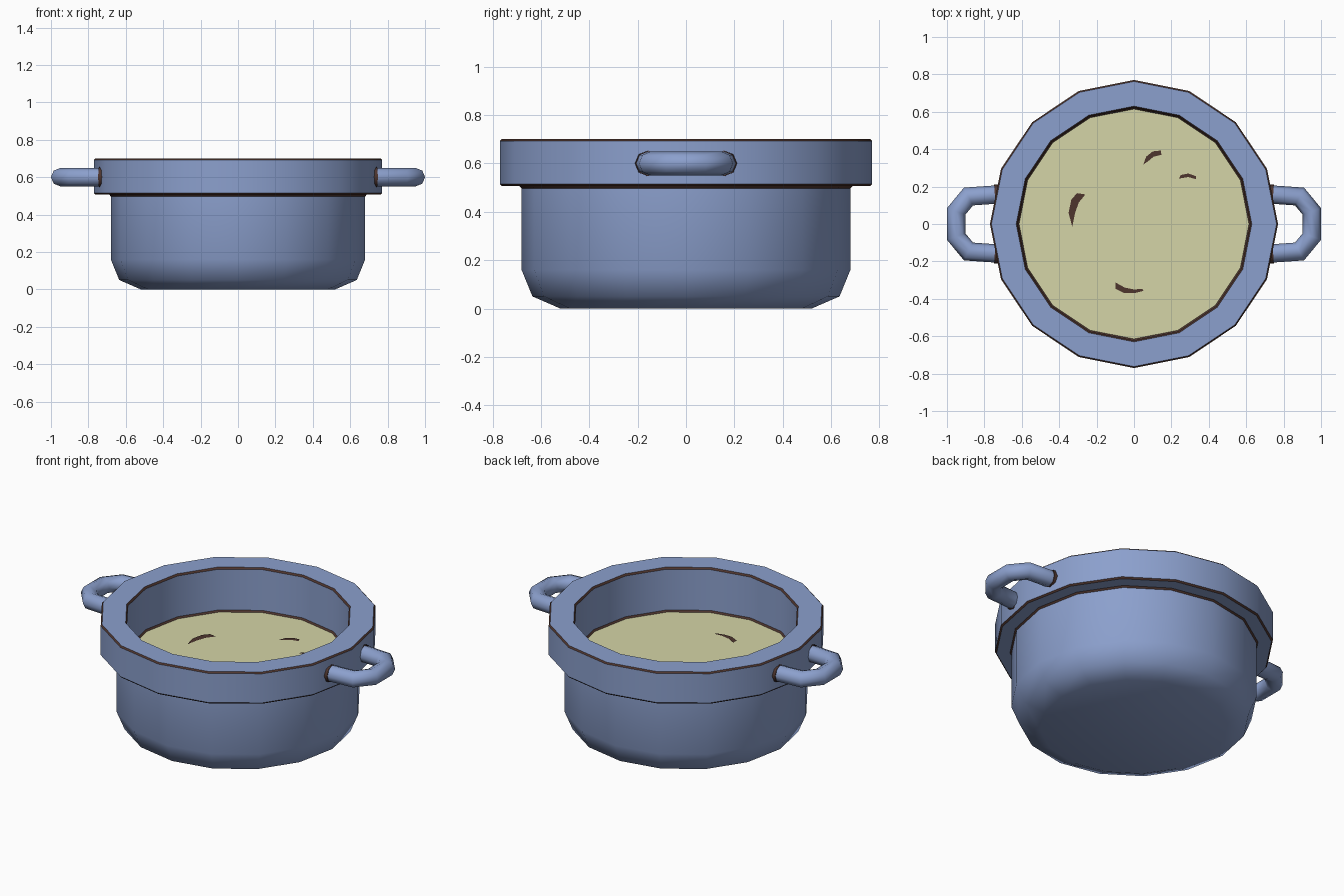
import bpy, bmesh, math
from mathutils import Vector

if "Cube" in bpy.data.objects:
    bpy.data.objects.remove(bpy.data.objects["Cube"])

def mat(name, rgb):
    m = bpy.data.materials.new(name)
    m.diffuse_color = (*rgb, 1)
    m.use_nodes = True
    m.node_tree.nodes["Principled BSDF"].inputs["Base Color"].default_value = m.diffuse_color
    return m

BLUE = mat("enamel_blue", (0.26, 0.35, 0.61))
BROWN = mat("dark_brown", (0.075, 0.035, 0.027))
SOUP = mat("soup_cream", (0.66, 0.66, 0.385))

def finish(name, bm, mats, angle):
    me = bpy.data.meshes.new(name)
    bm.to_mesh(me)
    bm.free()
    ob = bpy.data.objects.new(name, me)
    bpy.context.collection.objects.link(ob)
    for m in mats:
        me.materials.append(m)
    bpy.ops.object.select_all(action='DESELECT')
    ob.select_set(True)
    bpy.context.view_layer.objects.active = ob
    bpy.ops.object.shade_smooth_by_angle(angle=math.radians(angle))
    return ob

def lathe(name, prof, dark=(), angle=30, cap=False, n=16):
    """Revolve (r, z) points, listed so that faces point outward; dark = brown segments."""
    bm = bmesh.new()
    rings = [[bm.verts.new((r * math.cos(2 * math.pi * k / n), r * math.sin(2 * math.pi * k / n), z))
              for k in range(n)] for r, z in prof]
    for i in range(len(prof) - 1):
        a, b = rings[i], rings[i + 1]
        for k in range(n):
            j = (k + 1) % n
            f = bm.faces.new((a[k], a[j], b[j], b[k]))
            f.material_index = 1 if i in dark else 0
    if cap:
        bm.faces.new(rings[0][::-1])
    return finish(name, bm, [BLUE, BROWN], angle)

def tube(name, path, radius, mats, n=8):
    """Sweep an n-gon along a flat path, mitred at the corners."""
    bm = bmesh.new()
    pts = [Vector(p) for p in path]
    rings = []
    for i, p in enumerate(pts):
        d0 = (p - pts[max(i - 1, 0)]).normalized()
        d1 = (pts[min(i + 1, len(pts) - 1)] - p).normalized()
        t = (d0 + d1).normalized()
        side = t.cross(Vector((0, 0, 1)))
        w = radius / max(t.dot(d1 if d1.length else d0), 0.5)
        rings.append([bm.verts.new(p + side * w * math.cos(2 * math.pi * k / n)
                                   + Vector((0, 0, radius * math.sin(2 * math.pi * k / n))))
                      for k in range(n)])
    for a, b in zip(rings, rings[1:]):
        for k in range(n):
            j = (k + 1) % n
            bm.faces.new((a[k], a[j], b[j], b[k]))
    bm.faces.new(rings[0])
    bm.faces.new(rings[-1])
    bmesh.ops.recalc_face_normals(bm, faces=bm.faces)
    return finish(name, bm, mats, 50)

# pot body with rounded foot
lathe("pot_body", [(0.52, 0), (0.635, 0.05), (0.68, 0.16), (0.68, 0.497)], angle=50, cap=True)

# rim band and inner wall, with brown trim on every edge
lathe("rim", [(0.68, 0.497), (0.688, 0.506), (0.762, 0.506), (0.77, 0.515), (0.77, 0.692),
              (0.762, 0.70), (0.63, 0.70), (0.622, 0.69), (0.622, 0.442), (0.614, 0.431)],
      dark=(0, 2, 4, 6, 8))

# soup surface
bm = bmesh.new()
bmesh.ops.create_circle(bm, cap_ends=True, segments=16, radius=0.622)
bmesh.ops.translate(bm, verts=bm.verts, vec=(0, 0, 0.432))
for f in bm.faces:
    if f.normal.z < 0:
        f.normal_flip()
finish("soup", bm, [SOUP], 30)

# brown ripple marks floating on the soup
ripples = [
    [(-.33, -.015), (-.35, .06), (-.335, .13), (-.305, .165), (-.26, .158), (-.295, .115), (-.315, .06)],
    [(.05, .318), (.065, .36), (.10, .388), (.143, .393), (.147, .37), (.105, .36), (.075, .335)],
    [(.24, .243), (.25, .262), (.29, .27), (.333, .255), (.33, .24), (.29, .251)],
    [(-.10, -.312), (-.10, -.345), (-.05, -.37), (.0, -.37), (.05, -.358), (.045, -.347), (.0, -.35), (-.05, -.34)],
]
for i, pts in enumerate(ripples):
    bm = bmesh.new()
    f = bm.faces.new([bm.verts.new((x, y, 0.436)) for x, y in pts])
    f.normal_update()
    if f.normal.z < 0:
        f.normal_flip()
    bmesh.ops.triangulate(bm, faces=bm.faces)
    finish(f"ripple_{i + 1}", bm, [BROWN], 30)

# side handles with a thin brown collar at each end
half = [(0.70, 0.16), (0.885, 0.147), (0.951, 0.067)]
for s, side in ((1, "right"), (-1, "left")):
    path = [(s * x, y, 0.6) for x, y in half] + [(s * x, -y, 0.6) for x, y in half[::-1]]
    tube(f"{side}_handle", path, 0.049, [BLUE])
    for e, end in ((1, "back"), (-1, "front")):
        tube(f"{side}_{end}_collar", [(s * 0.715, e * 0.159, 0.6), (s * 0.744, e * 0.157, 0.6)], 0.053, [BROWN])
